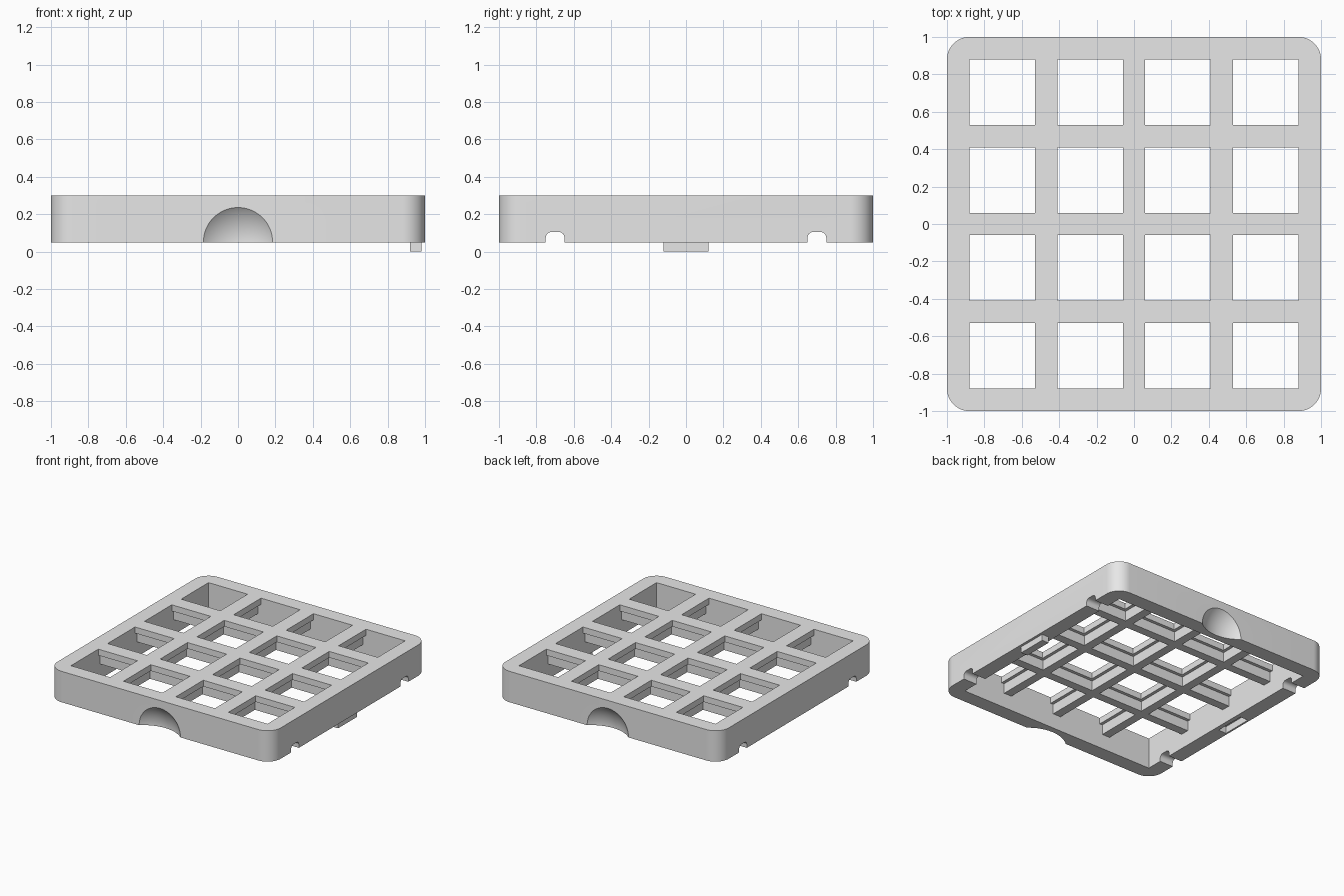
import bpy
import bmesh
import math
from mathutils import Matrix, Vector

default_cube = bpy.data.objects.get("Cube")
if default_cube:
    bpy.data.objects.remove(default_cube, do_unlink=True)

BASE, TOP = 0.05, 0.30          # underside and top of the tray
INNER = 0.88                    # half width inside the wall
PITCH = 0.47                    # spacing of the openings

grey = bpy.data.materials.new("plain grey")
grey.use_nodes = True
grey.diffuse_color = (0.8, 0.8, 0.8, 1)
grey.node_tree.nodes["Principled BSDF"].inputs["Base Color"].default_value = (0.8, 0.8, 0.8, 1)


def finish(name, bm):
    bmesh.ops.recalc_face_normals(bm, faces=bm.faces)
    mesh = bpy.data.meshes.new(name)
    bm.to_mesh(mesh)
    bm.free()
    mesh.materials.append(grey)
    obj = bpy.data.objects.new(name, mesh)
    bpy.context.collection.objects.link(obj)
    return obj


def box(name, low, high):
    low, high = Vector(low), Vector(high)
    bm = bmesh.new()
    place = Matrix.Translation((low + high) / 2) @ Matrix.Diagonal((*(high - low), 1))
    bmesh.ops.create_cube(bm, size=1, matrix=place)
    return finish(name, bm)


def prism(name, outline, direction):
    bm = bmesh.new()
    face = bm.faces.new([bm.verts.new(p) for p in outline])
    moved = bmesh.ops.extrude_face_region(bm, geom=[face])["geom"]
    bmesh.ops.translate(bm, vec=direction,
                        verts=[v for v in moved if isinstance(v, bmesh.types.BMVert)])
    return finish(name, bm)


def arc(cx, cy, radius, start, steps):
    angles = [start + math.pi / 2 * i / steps for i in range(steps + 1)]
    return [(cx + radius * math.cos(a), cy + radius * math.sin(a)) for a in angles]


def lattice(name, width, low, high):
    """Crossing bars of one width, with square gaps between them."""
    lines = [-INNER]
    for c in (-PITCH, 0, PITCH):
        lines += [c - width / 2, c + width / 2]
    lines.append(INNER)
    bm = bmesh.new()
    grid = [[bm.verts.new((x, y, high)) for y in lines] for x in lines]
    cells = range(len(lines) - 1)
    faces = [bm.faces.new((grid[i][j], grid[i + 1][j], grid[i + 1][j + 1], grid[i][j + 1]))
             for i in cells for j in cells if i % 2 or j % 2]
    moved = bmesh.ops.extrude_face_region(bm, geom=faces, use_keep_orig=True)["geom"]
    bmesh.ops.translate(bm, vec=(0, 0, low - high),
                        verts=[v for v in moved if isinstance(v, bmesh.types.BMVert)])
    bmesh.ops.delete(bm, geom=[v for v in bm.verts if not v.link_faces], context="VERTS")
    return finish(name, bm)


def cut(target, cutter):
    mod = target.modifiers.new("cut", "BOOLEAN")
    mod.operation = "DIFFERENCE"
    mod.solver = "EXACT"
    mod.object = cutter
    bpy.context.view_layer.objects.active = target
    bpy.ops.object.modifier_apply(modifier=mod.name)
    bpy.data.objects.remove(cutter, do_unlink=True)


# Outer wall with rounded corners
corner = 0.12
outline = []
for k, (sx, sy) in enumerate(((1, 1), (-1, 1), (-1, -1), (1, -1))):
    outline += arc(sx * (1 - corner), sy * (1 - corner), corner, k * math.pi / 2, 12)
wall = prism("outer_wall", [(x, y, BASE) for x, y in outline], (0, 0, TOP - BASE))
cut(wall, box("inside_cutter", (-INNER, -INNER, -1), (INNER, INNER, 1)))

# Round-topped notches through the left and right walls
for y in (-0.7, 0.7):
    arch = [(y - 0.05, 0), (y + 0.05, 0)]
    arch += arc(y + 0.02, 0.075, 0.03, 0, 6) + arc(y - 0.02, 0.075, 0.03, math.pi / 2, 6)
    cut(wall, prism("notch_cutter", [(-1.2, u, v) for u, v in arch], (2.4, 0, 0)))

# Socket under the right wall, opposite the tab
cut(wall, box("socket_cutter", (-0.985, -0.125, 0), (-0.915, 0.125, 0.105)))

# Finger scoops in the front and back walls
half_width, depth = 0.185, 0.07
radius = (half_width ** 2 + depth ** 2) / (2 * depth)
for side in (-1, 1):
    bm = bmesh.new()
    centre = Matrix.Translation((0, side * (1 + radius - depth), BASE + 0.001))
    bmesh.ops.create_uvsphere(bm, u_segments=80, v_segments=48, radius=radius,
                              matrix=centre @ Matrix.Rotation(math.pi / 2, 4, "X"))
    cut(wall, finish("scoop_cutter", bm))

# Top grid, and the narrower ribs below it
lattice("top_grid", 0.12, 0.25, TOP)
lattice("under_ribs", 0.07, 0.17, 0.26)

# Locating tab under the left wall
box("locating_tab", (0.92, -0.12, 0), (0.98, 0.12, BASE + 0.01))

# Smooth the rounded wall while keeping its edges crisp
bpy.ops.object.select_all(action="DESELECT")
wall.select_set(True)
bpy.context.view_layer.objects.active = wall
bpy.ops.object.shade_smooth_by_angle(angle=math.radians(25))
